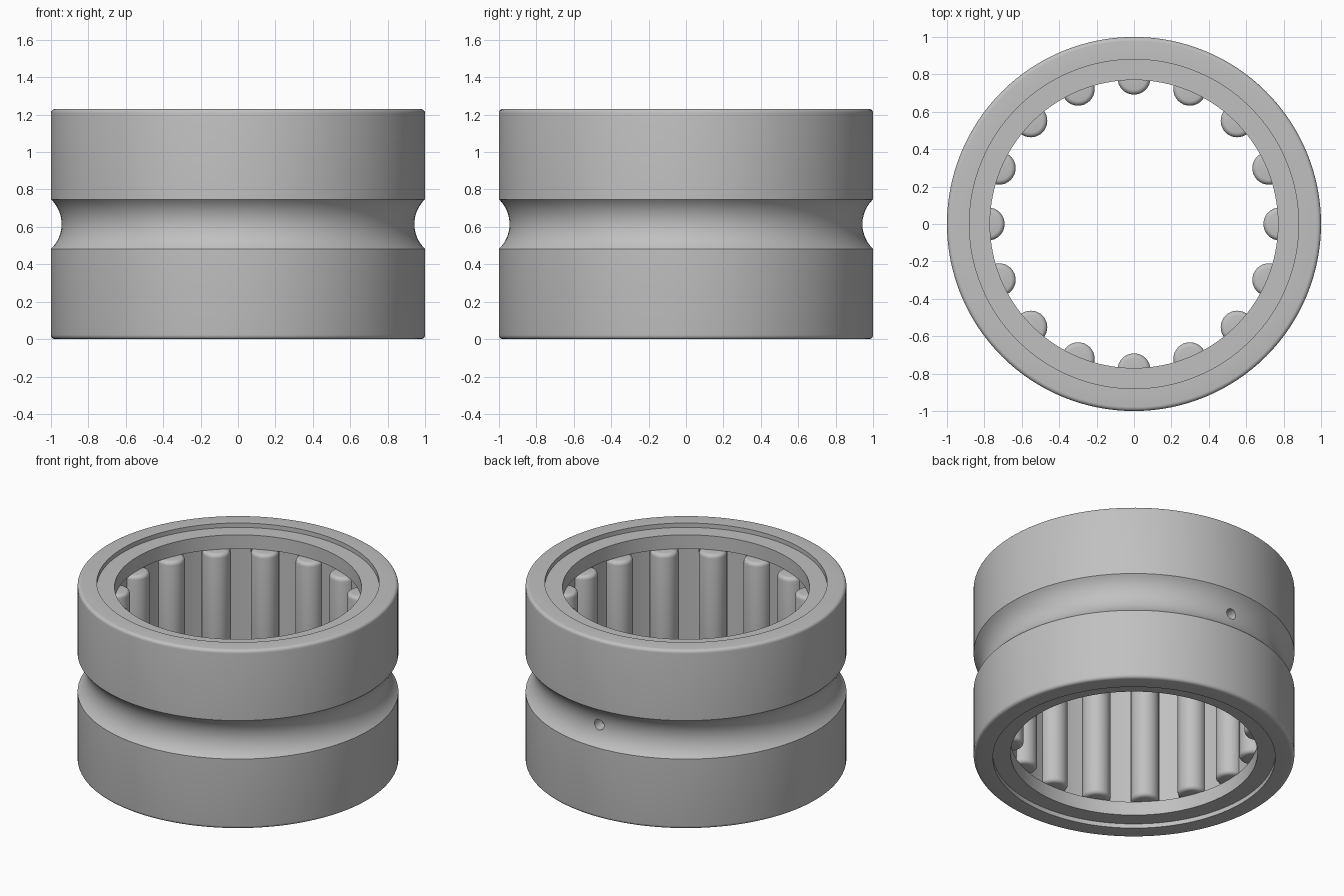
import bpy, bmesh, math
from math import cos, sin, pi, radians

HEIGHT = 1.23
MID = HEIGHT / 2
ROLLERS = 16
PITCH_RADIUS = 0.78
ROLLER_RADIUS = 0.088
LIP_RADIUS = 0.77
BORE = 0.868
SEAT = 0.88

if "Cube" in bpy.data.objects:
    bpy.data.objects.remove(bpy.data.objects["Cube"])

steel = bpy.data.materials.new("steel grey")
steel.use_nodes = True
steel.diffuse_color = (0.53, 0.53, 0.53, 1)
steel.node_tree.nodes["Principled BSDF"].inputs["Base Color"].default_value = steel.diffuse_color


def arc(cx, cz, r, start, end, steps):
    """Points (radius, height) along an arc, angles in degrees."""
    angles = [radians(start + (end - start) * i / steps) for i in range(steps + 1)]
    return [(cx + r * cos(a), cz + r * sin(a)) for a in angles]


def lathe(name, profile, steps, start=0.0, sweep=2 * pi):
    """Turn a closed (radius, height) profile around z; a part sweep gets end caps."""
    full = sweep > 6.28
    bm = bmesh.new()
    rings = []
    for i in range(steps if full else steps + 1):
        a = start + sweep * i / steps
        rings.append([bm.verts.new((r * cos(a), r * sin(a), z)) for r, z in profile])
    n = len(profile)
    for i in range(steps):
        a, b = rings[i], rings[(i + 1) % len(rings)]
        for j in range(n):
            k = (j + 1) % n
            bm.faces.new((a[j], b[j], b[k], a[k]))
    if not full:
        bm.faces.new(rings[0])
        bm.faces.new(rings[-1])
    bmesh.ops.recalc_face_normals(bm, faces=bm.faces)
    mesh = bpy.data.meshes.new(name)
    bm.to_mesh(mesh)
    bm.free()
    obj = bpy.data.objects.new(name, mesh)
    bpy.context.collection.objects.link(obj)
    return finish(obj)


def select(obj):
    bpy.ops.object.select_all(action="DESELECT")
    obj.select_set(True)
    bpy.context.view_layer.objects.active = obj


def finish(obj):
    if not obj.data.materials:
        obj.data.materials.append(steel)
    select(obj)
    bpy.ops.object.shade_smooth_by_angle(angle=radians(32))
    return obj


# Outer ring: rounded rims, round groove and a stepped bore
fillet = 0.022
half_chord, sag = 0.1325, 0.057
groove_r = (half_chord ** 2 + sag ** 2) / (2 * sag)
spread = math.degrees(math.asin(half_chord / groove_r))
groove_x = 1 - sag + groove_r
profile = [(SEAT, 0)]
profile += arc(1 - fillet, fillet, fillet, -90, 0, 5)
profile += arc(groove_x, MID, groove_r, 180 + spread, 180 - spread, 16)
profile += arc(1 - fillet, HEIGHT - fillet, fillet, 0, 90, 5)
profile += [(SEAT, HEIGHT), (SEAT, 1.1), (BORE, 1.1), (BORE, 0.13), (SEAT, 0.13)]
outer_ring = lathe("outer_ring", profile, 128)

# Oil hole drilled through the groove at the back
bpy.ops.mesh.primitive_cylinder_add(vertices=32, radius=0.036, depth=0.3,
                                    location=(0, 0.92, MID), rotation=(pi / 2, 0, 0))
drill = bpy.context.object
drill.name = "oil_hole_cutter"
drill.data.materials.append(steel)
select(outer_ring)
cut = outer_ring.modifiers.new("oil_hole", "BOOLEAN")
cut.operation = "DIFFERENCE"
cut.solver = "EXACT"
cut.object = drill
bpy.ops.object.modifier_apply(modifier=cut.name)
bpy.data.objects.remove(drill)
finish(outer_ring)

# Retaining rings, set slightly below each rim
for name, low, high in (("upper", 1.105, 1.2), ("lower", 0.03, 0.125)):
    lathe(name + "_retaining_ring",
          [(LIP_RADIUS, low), (SEAT, low), (SEAT, high), (LIP_RADIUS, high)], 128)

# Rollers with rounded ends, and cage bars between them
roller_low, roller_high = 0.125, 1.105
edge = 0.025
roller_profile = arc(ROLLER_RADIUS - edge, roller_low + edge, edge, -90, 0, 4)
roller_profile += arc(ROLLER_RADIUS - edge, roller_high - edge, edge, 0, 90, 4)
roller_profile += [(0.001, roller_high), (0.001, roller_low)]
first = lathe("roller", roller_profile, 32)
pitch = 2 * pi / ROLLERS
pocket = 2 * math.asin(0.09 / PITCH_RADIUS)
bar_profile = [(0.785, roller_low), (0.85, roller_low),
               (0.85, roller_high), (0.785, roller_high)]
for i in range(ROLLERS):
    a = i * pitch
    roller = first
    if i:
        roller = bpy.data.objects.new("roller", first.data)
        bpy.context.collection.objects.link(roller)
    roller.location = (PITCH_RADIUS * cos(a), PITCH_RADIUS * sin(a), 0)
    lathe("cage_bar", bar_profile, 4, a + pocket / 2, pitch - pocket)
